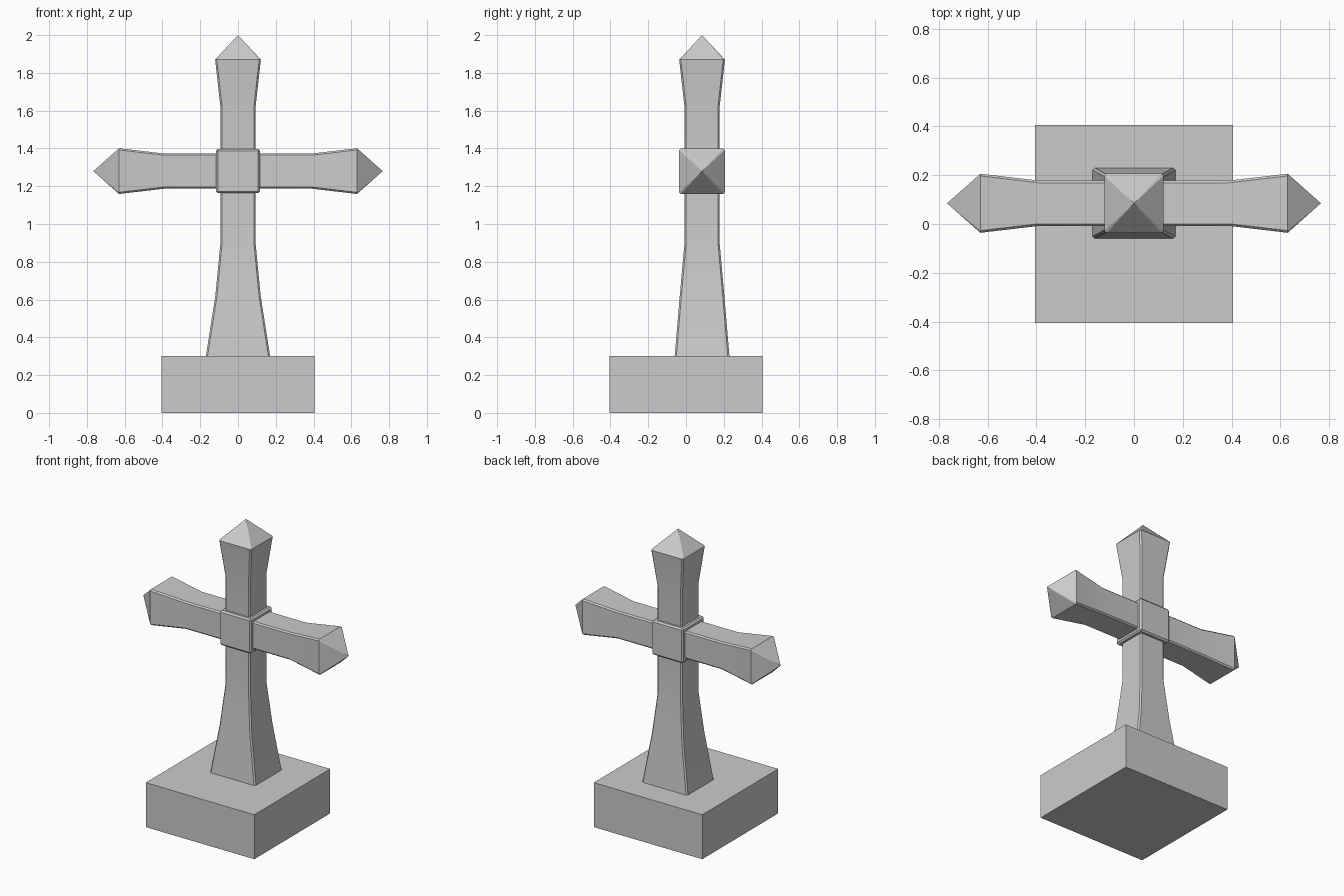
import bpy, bmesh, math
from mathutils import Vector

if "Cube" in bpy.data.objects:
    bpy.data.objects.remove(bpy.data.objects["Cube"])

CY, CZ = 0.085, 1.28   # centre of the cross


def finish(name, bm, smooth=True):
    bmesh.ops.recalc_face_normals(bm, faces=bm.faces)
    me = bpy.data.meshes.new(name)
    bm.to_mesh(me)
    bm.free()
    ob = bpy.data.objects.new(name, me)
    bpy.context.collection.objects.link(ob)
    if smooth:
        bpy.ops.object.select_all(action='DESELECT')
        ob.select_set(True)
        bpy.context.view_layer.objects.active = ob
        bpy.ops.object.shade_smooth_by_angle(angle=math.radians(30))
    return ob


def box(name, half, centre, bevel=0):
    bm = bmesh.new()
    bmesh.ops.create_cube(bm, size=2)
    for v in bm.verts:
        v.co = Vector([v.co[i] * half[i] + centre[i] for i in range(3)])
    if bevel:
        bmesh.ops.bevel(bm, geom=bm.edges[:], offset=bevel, segments=1, affect='EDGES')
    return finish(name, bm, smooth=False)


def bar(name, sections, tips, place, c=0.009):
    """Loft of square sections (pos, half_a, half_b) with chamfered corners;
    tips = apex position at (start, end), None for a flat cap."""
    bm = bmesh.new()
    rings = []
    for t, a, b in sections:
        pts = [(a, -b + c), (a, b - c), (a - c, b), (-a + c, b),
               (-a, b - c), (-a, -b + c), (-a + c, -b), (a - c, -b)]
        rings.append([bm.verts.new(place(u, v, t)) for u, v in pts])
    for lo, hi in zip(rings, rings[1:]):
        for i in range(8):
            j = (i + 1) % 8
            bm.faces.new((lo[i], lo[j], hi[j], hi[i]))
    for ring, tip in ((rings[0], tips[0]), (rings[-1], tips[1])):
        if tip is None:
            bm.faces.new(ring)
        else:
            apex = bm.verts.new(place(0, 0, tip))
            for i in range(8):
                bm.faces.new((ring[i], ring[(i + 1) % 8], apex))
    return finish(name, bm)


# Square plinth
box("plinth", (0.405, 0.405, 0.15), (0, 0, 0.15))

# Upright with flared foot and pointed head
bar("upright",
    [(0.30, 0.17, 0.145), (0.62, 0.12, 0.118), (0.90, 0.093, 0.093),
     (1.62, 0.093, 0.093), (1.87, 0.121, 0.121)],
    (None, 2.0), lambda u, v, t: (u, CY + v, t))

# Crossbar, flared and pointed at both ends
half = [(0.39, 0.093, 0.093), (0.63, 0.121, 0.121)]
bar("crossbar",
    [(-t, a, b) for t, a, b in reversed(half)] + half,
    (-0.766, 0.766), lambda u, v, t: (t, CY + u, CZ + v))

# Bevelled block at the crossing
box("crossing_block", (0.117, 0.117, 0.117), (0, CY, CZ), bevel=0.01)
